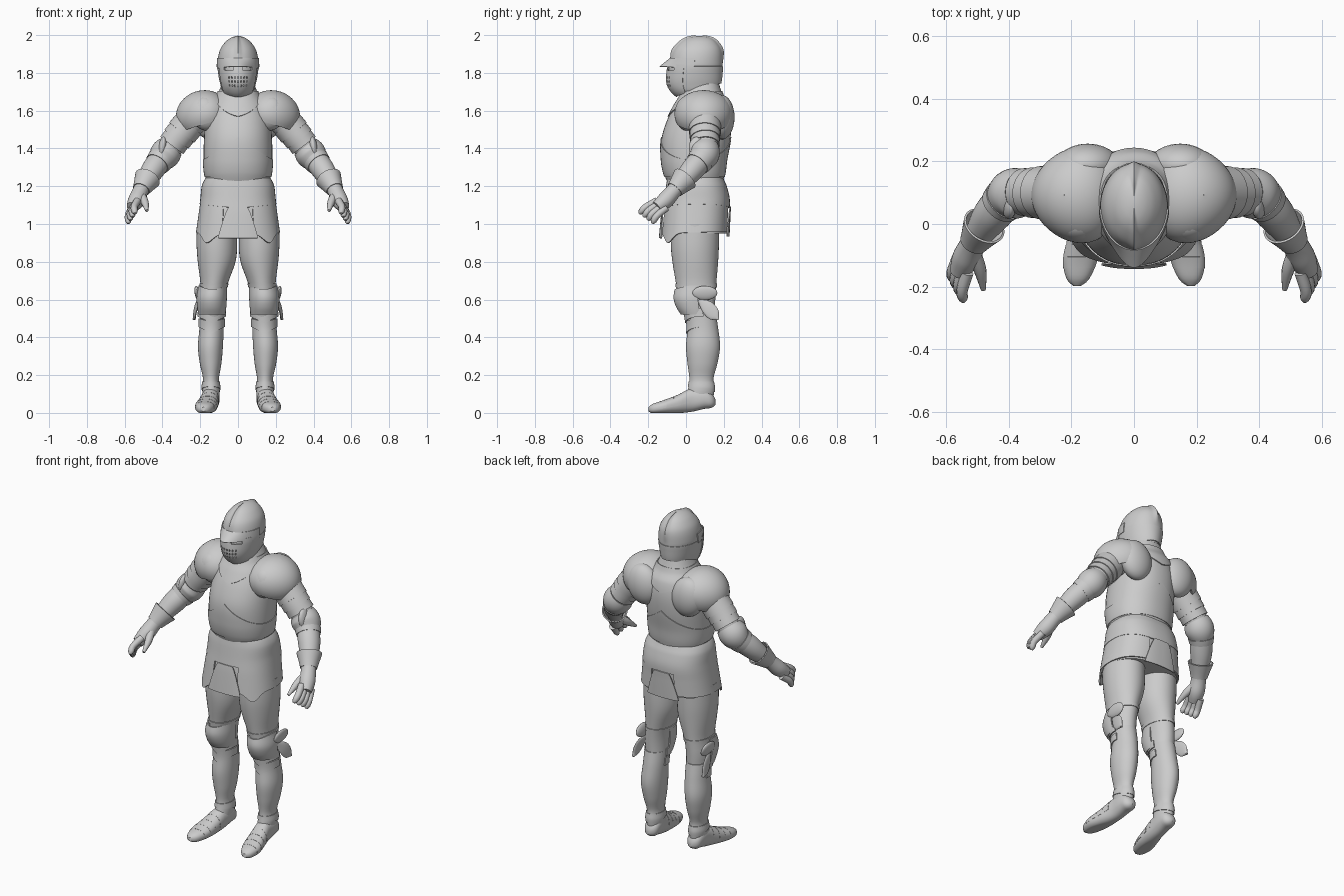
import bpy, bmesh, math
from math import sin, cos, pi, exp
from mathutils import Vector

cube = bpy.data.objects.get("Cube")
if cube:
    bpy.data.objects.remove(cube)

steel = bpy.data.materials.new("grey_steel")
steel.use_nodes = True
GREY = (0.6, 0.6, 0.6, 1)
steel.diffuse_color = GREY
steel.node_tree.nodes["Principled BSDF"].inputs["Base Color"].default_value = GREY
made = []


def sample(rows, k):
    """Smooth interpolation of rows keyed by their first value."""
    k = min(max(k, rows[0][0]), rows[-1][0])
    n = len(rows) - 1
    i = max(j for j in range(n) if rows[j][0] <= k)

    def slope(j):
        lo, hi = max(j - 1, 0), min(j + 1, n)
        return (Vector(rows[hi]) - Vector(rows[lo])) / (rows[hi][0] - rows[lo][0])
    p, q = Vector(rows[i]), Vector(rows[i + 1])
    h = q[0] - p[0]
    t = (k - p[0]) / h
    return (p * (1 + 2 * t) * (1 - t) ** 2 + slope(i) * h * t * (1 - t) ** 2
            + q * t * t * (3 - 2 * t) - slope(i + 1) * h * t * t * (1 - t))


def skin(rows, k, a, grow=0, power=2, lying=False):
    """Rows: key, centre x, half width, front, back. Angle 0 is the front."""
    _, x, w, lo, hi = sample(rows, k)
    bend = lambda c: math.copysign(abs(c) ** (2 / power), c)
    px = x + (w + grow) * bend(sin(a))
    d = (lo + hi) / 2 - ((hi - lo) / 2 + grow) * bend(cos(a))
    return Vector((px, k, max(d, 0))) if lying else Vector((px, d, k))


def along(rows, k, a, grow=0):
    """Rows: key, x, y, z, radius. Round section across the path."""
    p = sample(rows, k)
    end = rows[-1][0]
    q, r = sample(rows, min(k + .05, end)), sample(rows, max(k - .05, rows[0][0]))
    t = Vector(q[1:4]) - Vector(r[1:4])
    u = t.cross(Vector((0, 0, 1))).normalized()
    v = u.cross(t).normalized()
    return Vector(p[1:4]) + (u * cos(a) + v * sin(a)) * (p[4] + grow)


def grid(name, fn, nu=40, nv=16, arc=None, thick=0, pair=False, hole=None):
    """Surface from fn(angle, v); closed round with caps unless it has an arc or thickness."""
    a0, a1 = arc or (0, 2 * pi)
    for side, label in ((1, "left_"), (-1, "right_")) if pair else ((1, ""),):
        bm = bmesh.new()
        cols = nu + 1 if arc else nu
        vs = []
        for j in range(nv + 1):
            row = []
            for i in range(cols):
                p = fn(a0 + (a1 - a0) * i / nu, j / nv)
                row.append(bm.verts.new((p[0] * side, p[1], p[2])))
            vs.append(row)
        for j in range(nv):
            for i in range(nu):
                if not (hole and hole(i, j)):
                    k = (i + 1) % cols
                    f = (vs[j][i], vs[j][k], vs[j + 1][k], vs[j + 1][i])
                    bm.faces.new(f if side > 0 else f[::-1])
        if not arc and not thick:
            bm.faces.new(vs[0][::-1])
            bm.faces.new(vs[-1])
        bmesh.ops.remove_doubles(bm, verts=bm.verts, dist=.0004)
        bmesh.ops.recalc_face_normals(bm, faces=bm.faces)
        if thick:
            bmesh.ops.solidify(bm, geom=bm.faces[:], thickness=thick)
            bmesh.ops.recalc_face_normals(bm, faces=bm.faces)
        me = bpy.data.meshes.new(label + name)
        bm.to_mesh(me)
        bm.free()
        me.materials.append(steel)
        ob = bpy.data.objects.new(label + name, me)
        bpy.context.collection.objects.link(ob)
        made.append(ob)


def plate(name, rows, lo, hi, grow=0, power=2, lying=False, **kw):
    """Piece of a skin between two edges, each a number or a rule of angle."""
    at = lambda e, a: e(a) if callable(e) else e
    grid(name, lambda a, v: skin(rows, at(lo, a) * (1 - v) + at(hi, a) * v, a,
                                 grow, power, lying), **kw)


def band(name, rows, k0, k1, g0=0, g1=0, **kw):
    grid(name, lambda a, v: along(rows, k0 + (k1 - k0) * v, a, g0 + (g1 - g0) * v),
         pair=True, **kw)


def dome(name, c, size, tilt=0, stop=pi, taper=0, **kw):
    """Ellipsoid cap about its own up axis, leaned toward +x and narrowed outward."""
    def fn(a, v):
        t = max(v, .004) * stop
        x, y, z = size[0] * sin(t) * sin(a), size[1] * sin(t) * cos(a), size[2] * cos(t)
        y *= 1 - taper * x / size[0]
        return (c[0] + x * cos(tilt) + z * sin(tilt), c[1] + y,
                c[2] + z * cos(tilt) - x * sin(tilt))
    grid(name, fn, pair=True, **kw)


# torso, breastplate overlay and collar
torso = [(1.22, 0, .165, -.098, .195), (1.27, 0, .177, -.118, .206), (1.34, 0, .182, -.13, .215),
         (1.45, 0, .18, -.13, .235), (1.55, 0, .17, -.1, .24), (1.63, 0, .145, -.06, .225),
         (1.68, 0, .112, -.03, .195), (1.76, 0, .078, .0, .17)]
plate("cuirass", torso, 1.22, 1.76, power=2.2, nv=28)
plate("lower_breastplate", torso, 1.25, lambda a: 1.46 - .12 * abs(sin(a)) ** .8,
      grow=.004, power=2.2, nu=64, thick=.006)
plate("collar", torso, lambda a: 1.6 - .03 * cos(2 * a) + .05 * abs(sin(a)), 1.705,
      grow=.006, power=2.2, nu=64, thick=.008)

# fauld, tassets and centre flaps
skirt = [(.88, 0, .235, -.142, .222), (1.05, 0, .211, -.126, .23), (1.13, 0, .2, -.115, .232),
         (1.2, 0, .192, -.106, .216), (1.23, 0, .18, -.101, .203), (1.25, 0, .166, -.098, .195)]
plate("skirt_core", skirt, .95, 1.25, grow=-.01, power=2.4)
plate("fauld", skirt, lambda a: 1.085 + .02 * abs(sin(a)), 1.245, power=2.4, nu=64, thick=.008)
hem = lambda a: .945 - .05 * exp(-((a - .75) / .25) ** 2) + .015 * sin(a / 2)
plate("tasset", skirt, hem, 1.11, grow=-.002, power=2.4, arc=(.32, 2.85), nu=44,
      thick=.008, pair=True)
arch = lambda a: 1.092 - .155 * min(max(abs(sin(a)) - .16, 0) / .22, 1) ** 1.5
for name, low, mid in (("front_flap", .925, 0), ("back_flap", .935, pi)):
    plate(name, skirt, low, arch, grow=.006, power=2.4, arc=(mid - .39, mid + .39), nu=32,
          thick=.006)

# helmet: skull with a comb, chin guard, pierced face mask and brow peak
skull = [(1.68, 0, .05, -.05, .15), (1.75, 0, .085, -.085, .18), (1.81, 0, .102, -.092, .19),
         (1.85, 0, .108, -.085, .194), (1.92, 0, .096, -.065, .188),
         (1.965, 0, .066, -.025, .16), (1.988, 0, .034, .015, .125), (1.996, 0, .008, .055, .085)]


def skull_fn(a, v):
    z = 1.74 + .256 * v ** .8
    p = skin(skull, z, a)
    ridge = .01 * exp(-(sin(a) / .13) ** 2) * min(1, max(0, (z - 1.85) / .06))
    return p + Vector((0, -cos(a) * ridge, ridge * .4))


grid("helmet_skull", skull_fn, nu=72, nv=30)
face = [(1.66, 0, .035, -.03, .13), (1.69, 0, .075, -.07, .165), (1.74, 0, .094, -.1, .186),
        (1.81, 0, .107, -.1, .195), (1.86, 0, .111, -.088, .198)]
plate("chin_guard", face, lambda a: 1.708 - .036 * cos(a), 1.835, nu=64, thick=.006,
      arc=(.85, 2 * pi - .85))
eye_or_breath = lambda i, j: (j in (13, 14) and 4 < abs(i - 21) < 14) or (
    j in (5, 7, 9) and i % 3 == 0 and 10 < i < 32)
plate("face_mask", face, lambda a: 1.708 - .036 * cos(a), 1.845, grow=.003, arc=(-1.15, 1.15),
      nu=43, nv=16, thick=.006, hole=eye_or_breath)


def peak_fn(a, v):
    p = skin(skull, 1.88 - .045 * v, a, .005)
    reach = .046 * v * max(cos(a), 0) ** 6
    return p + Vector((0, -reach, -.012 * v * sin(a) ** 2))


grid("brow_peak", peak_fn, arc=(-1.5, 1.5), thick=.005, nv=6)

# shoulders
dome("pauldron", (.185, .093, 1.577), (.145, .153, .13), tilt=.3, stop=1.95, taper=.14,
     thick=.01)
dome("rear_shoulder_plate", (.148, .19, 1.565), (.1, .067, .118), tilt=.2)
dome("front_shoulder_plate", (.17, .005, 1.585), (.08, .064, .092), tilt=.3)

# arms: one path, then armour bands set on it
arm = [(0, .2, .1, 1.6, .09), (1, .305, .1, 1.475, .074), (2, .386, .096, 1.37, .062),
       (3, .452, .032, 1.285, .061), (4, .508, -.052, 1.19, .042), (5, .538, -.11, 1.125, .044),
       (6, .562, -.16, 1.085, .03)]
band("arm_core", arm, 0, 5.9, nv=48, nu=28)
for n, k in enumerate((.55, .85, 1.15)):
    band(f"upper_arm_lame_{n + 1}", arm, k, k + .38, .004, .01, thick=.006, nv=4)
grid("elbow_cop", lambda a, v: along(arm, 1.6 + .8 * v, a, .005 + .014 * sin(pi * v)),
     pair=True, nv=12, thick=.006)
band("forearm_edge", arm, 2.38, 2.62, .01, .004, thick=.006, nv=4)
band("gauntlet_cuff", arm, 3.45, 4.1, .018, .005, thick=.007, nv=8)
dome("elbow_wing", (.4, .06, 1.405), (.022, .045, .058), tilt=-.15, nu=24)

# fingers and thumb
for n, finger in enumerate(("index", "middle", "ring", "little")):
    s = n / 3
    b = Vector((.533, -.155, 1.122)).lerp(Vector((.562, -.105, 1.085)), s)
    e = Vector((.546, -.248, 1.055)).lerp(Vector((.58, -.18, 1.003)), s)
    m = b.lerp(e, .55) + Vector((.01, -.008, .004))
    path = [(0, *b, .02), (1, *m, .018), (1.7, *m.lerp(e, .7), .016), (2, *e, .007)]
    band(finger + "_finger", path, 0, 2, nu=12, nv=10)
thumb = [(0, .512, -.095, 1.15, .024), (1, .492, -.15, 1.112, .02), (2, .482, -.21, 1.07, .008)]
band("thumb", thumb, 0, 2, nu=12, nv=10)

# legs
thigh = [(.5, .135, .06, -.005, .15), (.6, .136, .068, -.04, .155), (.68, .127, .072, -.052, .16),
         (.8, .113, .1, -.072, .17), (.88, .112, .107, -.08, .174), (1, .113, .105, -.08, .175)]
shin = [(.08, .142, .043, .0, .145), (.13, .143, .047, .012, .15), (.18, .143, .042, .018, .145),
        (.26, .145, .057, .008, .166), (.35, .146, .066, .0, .18), (.45, .14, .064, .008, .17),
        (.54, .138, .063, .0, .155)]
knee = [(.51, .138, .07, -.02, .14), (.56, .139, .077, -.052, .15), (.61, .139, .08, -.066, .155),
        (.67, .134, .075, -.056, .155)]
plate("thigh", thigh, .5, 1, pair=True)
plate("greave", shin, .08, .54, pair=True, nv=28)
plate("greave_lip", shin, lambda a: .125 + .015 * cos(a), .165, grow=.004, pair=True, thick=.005)
plate("knee_cop", knee, .52, lambda a: .655 + .02 * sin(a) ** 2, arc=(-1.75, 1.75),
      pair=True, thick=.008)
for n, z in enumerate((.475, .42)):
    plate(f"knee_lame_{n + 1}", shin, lambda a: z + .035 * abs(sin(a)),
          lambda a: z + .06 + .02 * abs(sin(a)), grow=.012 - .006 * n, arc=(-1.7, 1.7),
          pair=True, thick=.006, nv=6)
plate("knee_strap", thigh, .665, .685, grow=.004, pair=True, thick=.005, nv=3)
dome("knee_wing_upper", (.216, .1, .635), (.014, .066, .038), tilt=.15, nu=28)
lobe = [(0, .205, .07, .6, .012), (1, .222, .115, .558, .036), (2, .23, .15, .518, .032),
        (2.6, .232, .172, .494, .004)]


def lobe_fn(a, v):
    _, x, y, z, r = sample(lobe, 2.6 * v)
    return Vector((x + .008 * sin(a), y + r * cos(a) * .7, z + r * cos(a) * .7))


grid("knee_wing_lower", lobe_fn, pair=True, nu=16, nv=14)

# feet, with overlapping toe lames
foot = [(-.198, .182, .012, .008, .03), (-.18, .18, .034, -.002, .046),
        (-.12, .173, .054, -.004, .066), (-.05, .16, .053, -.002, .092),
        (.03, .147, .046, .006, .13), (.1, .143, .046, .022, .13), (.14, .142, .036, .028, .1),
        (.157, .142, .012, .045, .07)]
plate("sabaton", foot, -.198, .157, power=2.3, lying=True, pair=True, nv=30)
for n, y in enumerate((-.14, -.1, -.06, -.02)):
    plate(f"foot_lame_{n + 1}", foot, y, y + .035, grow=.001, power=2.3, lying=True,
          arc=(pi - 1.7, pi + 1.7), pair=True, thick=.003, nv=3)

# smooth shading that keeps plate edges sharp
bpy.ops.object.select_all(action="DESELECT")
for ob in made:
    ob.select_set(True)
bpy.context.view_layer.objects.active = made[0]
bpy.ops.object.shade_smooth_by_angle(angle=math.radians(40))
